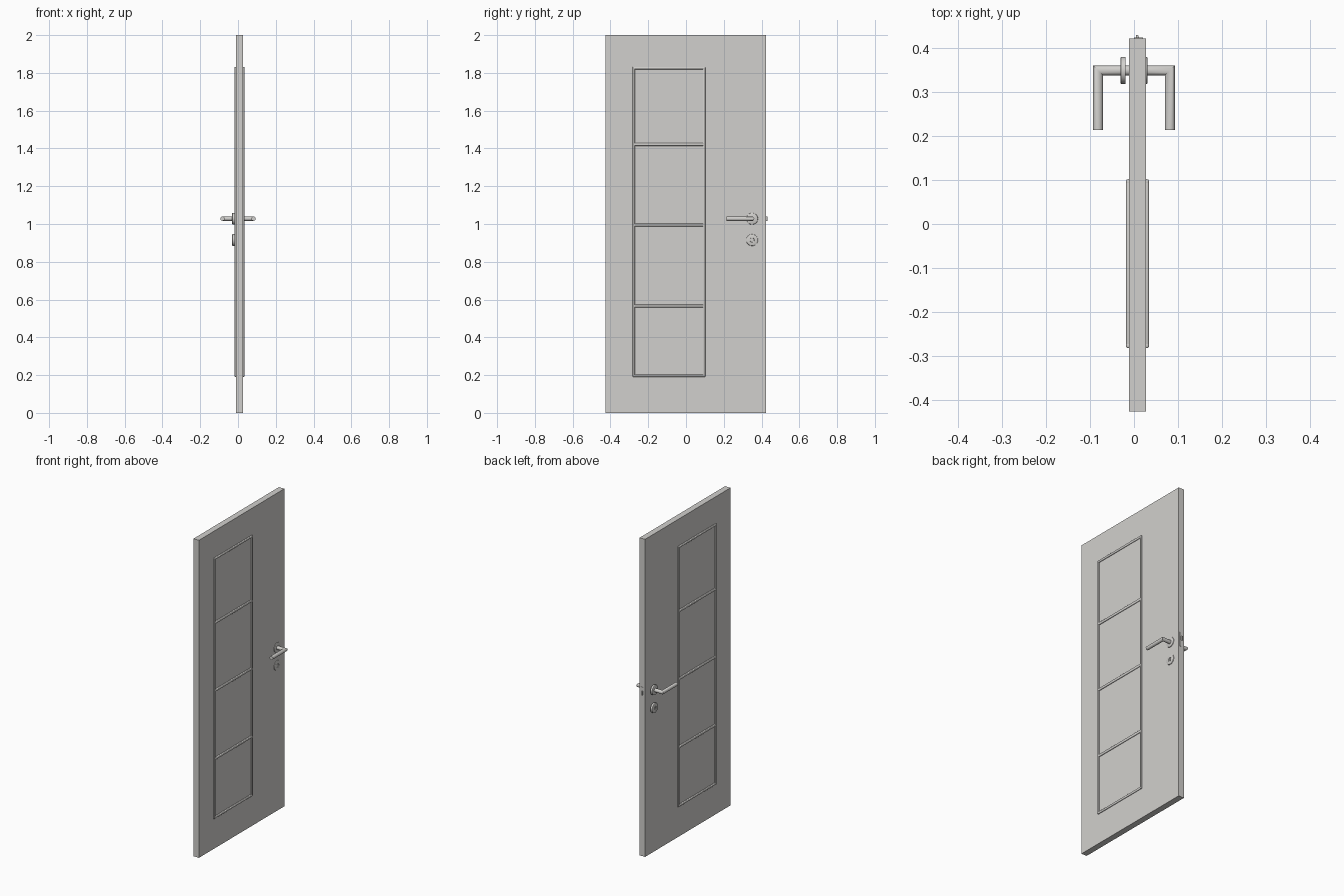
import bpy, bmesh, math

if "Cube" in bpy.data.objects:
    bpy.data.objects.remove(bpy.data.objects["Cube"])

mat = bpy.data.materials.new("light_warm_grey")
mat.diffuse_color = (0.64, 0.63, 0.61, 1)
mat.use_nodes = True
mat.node_tree.nodes["Principled BSDF"].inputs["Base Color"].default_value = mat.diffuse_color


def finish(name, bm, smooth=False):
    bmesh.ops.recalc_face_normals(bm, faces=bm.faces)
    me = bpy.data.meshes.new(name)
    bm.to_mesh(me)
    bm.free()
    me.materials.append(mat)
    ob = bpy.data.objects.new(name, me)
    bpy.context.collection.objects.link(ob)
    if smooth:
        bpy.ops.object.select_all(action='DESELECT')
        ob.select_set(True)
        bpy.context.view_layer.objects.active = ob
        bpy.ops.object.shade_smooth_by_angle(angle=math.radians(35))
    return ob


def box(name, x, y, z, bevel=0):
    bm = bmesh.new()
    bmesh.ops.create_cube(bm, size=1)
    for v in bm.verts:
        v.co = [lo + (c + 0.5) * (hi - lo) for c, (lo, hi) in zip(v.co, (x, y, z))]
    if bevel:
        bmesh.ops.bevel(bm, geom=bm.edges[:], offset=bevel, segments=3,
                        profile=0.5, affect='EDGES')
    return finish(name, bm, bevel > 0)


def loft(name, rings):
    """Skin a list of closed rings and cap both ends."""
    bm = bmesh.new()
    rows = [[bm.verts.new(p) for p in ring] for ring in rings]
    n = len(rows[0])
    for a, b in zip(rows, rows[1:]):
        for i in range(n):
            j = (i + 1) % n
            bm.faces.new((a[i], a[j], b[j], b[i]))
    bm.faces.new(rows[0])
    bm.faces.new(rows[-1])
    return finish(name, bm, True)


def disc(name, side, y, z, profile, n=40):
    """Turn an (x, radius) profile about the x axis."""
    angles = [math.tau * i / n for i in range(n)]
    return loft(name, [[(side * x, y + r * math.cos(a), z + r * math.sin(a))
                        for a in angles] for x, r in profile])


# Door slab
box("door_slab", (-0.011, 0.027), (-0.427, 0.423), (0, 2))

# Raised moulding on both faces: two stiles, five rails
MX = (-0.018, 0.034)
for name, y in (("left", (-0.283, -0.270)), ("right", (0.089, 0.102))):
    box("moulding_stile_" + name, MX, y, (0.19, 1.832), 0.004)
for i, z in enumerate(((0.19, 0.203), (0.558, 0.573), (0.987, 1.002),
                       (1.414, 1.429), (1.819, 1.832))):
    box(f"moulding_rail_{i + 1}", MX, (-0.283, 0.102), z, 0.004)

# Handle sets, mirrored about x = 0
HY, HZ, CZ = 0.350, 1.028, 0.915
R, REACH, TIP = 0.0115, 0.082, 0.214
ring = [(R * math.cos(math.tau * i / 24), R * math.sin(math.tau * i / 24))
        for i in range(24)]
for tag, s in (("inner", -1), ("outer", 1)):
    # Mitred lever
    loft("lever_" + tag, [
        [(0, HY + c, HZ + d) for c, d in ring],
        [(s * (REACH + c), HY + c, HZ + d) for c, d in ring],
        [(s * (REACH + c), TIP, HZ + d) for c, d in ring]])
    # Round plate behind the lever
    disc("lever_rose_" + tag, s, HY, HZ,
         [(0.019, 0.031), (0.028, 0.031), (0.030, 0.030), (0.031, 0.028)])
    # Lock plate with recessed centre and raised plug
    disc("lock_rose_" + tag, s, HY, CZ,
         [(0.019, 0.031), (0.028, 0.031), (0.030, 0.030), (0.031, 0.028),
          (0.031, 0.012), (0.0285, 0.011)])
    plug = sorted((s * 0.020, s * 0.0305))
    box("lock_plug_" + tag, plug, (HY - 0.003, HY + 0.003), (CZ - 0.008, CZ + 0.008))

# Latch on the closing edge
box("latch_plate", (0.0, 0.020), (0.420, 0.4245), (0.975, 1.065))
bolt = box("latch_bolt", (0.004, 0.015), (0.415, 0.431), (1.015, 1.040))
for v in bolt.data.vertices:  # slope the striking face
    if v.co.y > 0.43 and v.co.x > 0.01:
        v.co.x = 0.009
